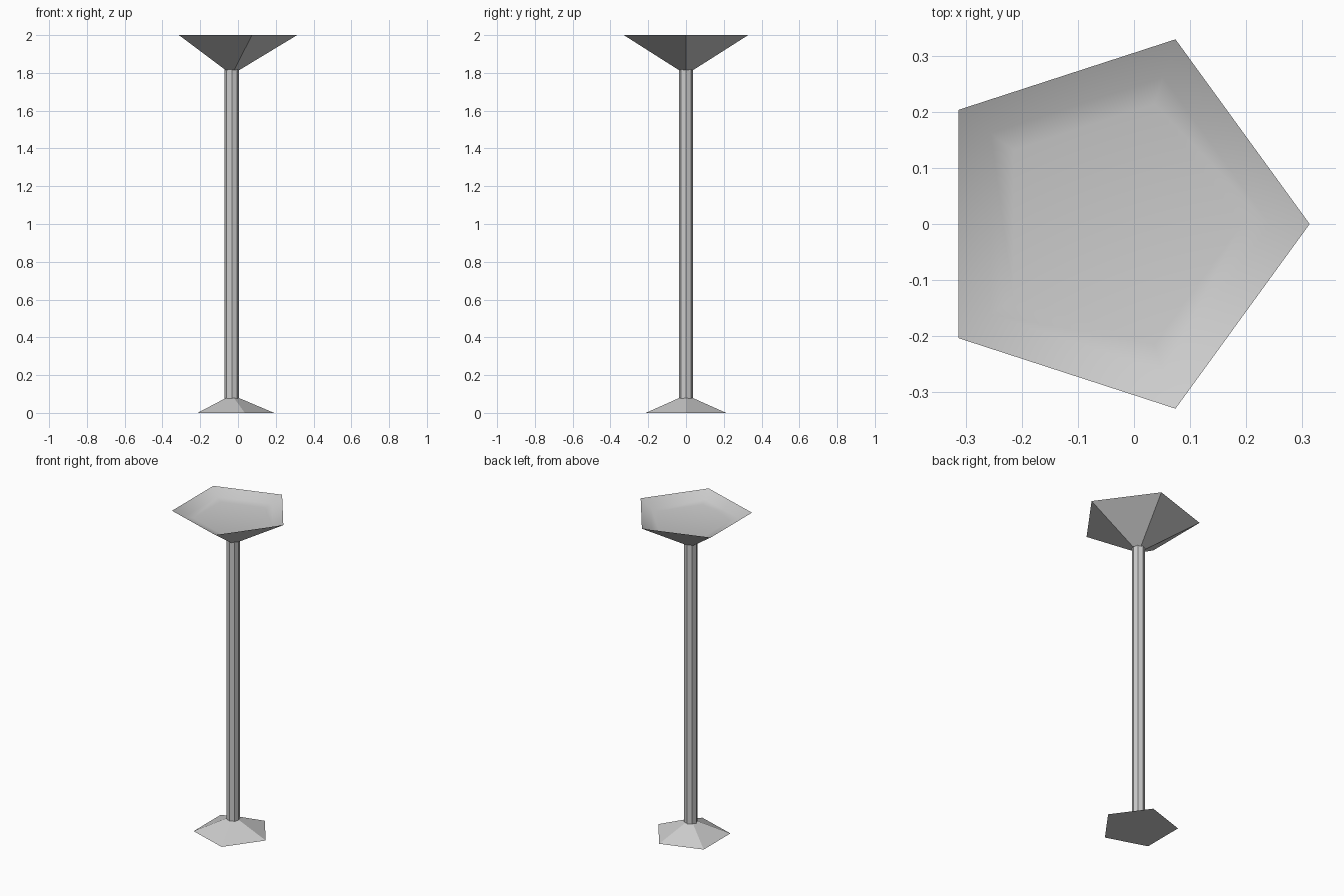
import bpy, bmesh
from math import cos, sin, tau

if "Cube" in bpy.data.objects:
    bpy.data.objects.remove(bpy.data.objects["Cube"])

CX = -0.033  # axis position that centres the pentagons' extents


def lathe(name, profile, sides, smooth_up=False):
    """Sweep (radius, height) rings round the axis and cap both ends."""
    bm = bmesh.new()
    rings = [[bm.verts.new((CX + r * cos(tau * i / sides), r * sin(tau * i / sides), z))
              for i in range(sides)] for r, z in profile]
    for a, b in zip(rings, rings[1:]):
        for i in range(sides):
            j = (i + 1) % sides
            bm.faces.new((a[i], a[j], b[j], b[i]))
    bm.faces.new(rings[0][::-1])
    bm.faces.new(rings[-1])
    bm.normal_update()
    bmesh.ops.recalc_face_normals(bm, faces=bm.faces)
    for f in bm.faces:
        f.smooth = smooth_up and f.normal.z > 0.1
    mesh = bpy.data.meshes.new(name)
    bm.to_mesh(mesh)
    bm.free()
    obj = bpy.data.objects.new(name, mesh)
    bpy.context.collection.objects.link(obj)
    return obj


# Low five-sided foot
lathe("base", [(0.224, 0), (0.04, 0.078)], 5)

# Eight-sided pole
lathe("pole", [(0.038, 0.06), (0.038, 1.83)], 8)

# Five-sided bowl: flat outside, softly shaded hollow inside
lathe("bowl", [(0.04, 1.815), (0.346, 2.0), (0.275, 1.962), (0.225, 1.953)], 5, smooth_up=True)
